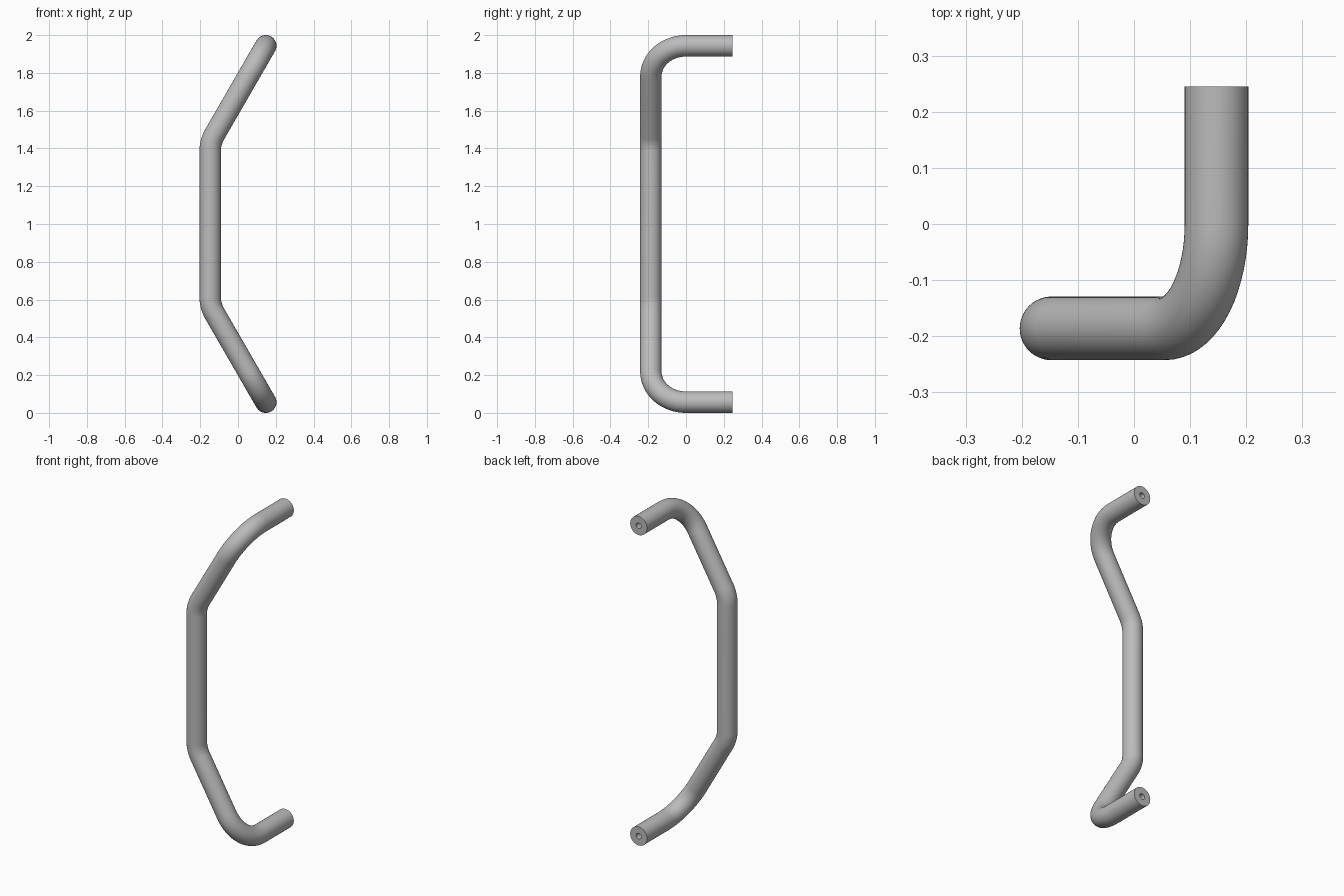
import bpy, bmesh, math
from mathutils import Vector

cube = bpy.data.objects.get("Cube")
if cube:
    bpy.data.objects.remove(cube, do_unlink=True)

RADIUS, HOLE, DEPTH = 0.0567, 0.017, 0.2
SIDES, STEPS = 48, 16

steel = bpy.data.materials.new("brushed_grey")
steel.use_nodes = True
grey = (0.5, 0.5, 0.5, 1)
steel.diffuse_color = grey
steel.node_tree.nodes["Principled BSDF"].inputs["Base Color"].default_value = grey

# Centreline corners, with the bend radius at each inner one
lean = 0.294 * math.tan(math.radians(60))
top, bottom = 2 - RADIUS, RADIUS
corners = [Vector(c) for c in (
    (0.147, 0.245, top), (0.147, -0.186, top), (-0.147, -0.186, top - lean),
    (-0.147, -0.186, bottom + lean), (0.147, -0.186, bottom), (0.147, 0.245, bottom))]
bends = [0.186, 0.17, 0.17, 0.186]


def fillet(before, corner, after, radius):
    """Points and tangents along the arc that rounds one corner."""
    d1, d2 = (corner - before).normalized(), (after - corner).normalized()
    angle = d1.angle(d2)
    start = corner - d1 * radius * math.tan(angle / 2)
    inward = (d2 - d1 * d1.dot(d2)).normalized()
    arc = []
    for i in range(STEPS + 1):
        a = angle * i / STEPS
        point = start + radius * (d1 * math.sin(a) + inward * (1 - math.cos(a)))
        arc.append((point, d1 * math.cos(a) + inward * math.sin(a)))
    return arc


# Stations: blind screw hole, end face, tube, end face, blind screw hole
back = Vector((0, -1, 0))
first, last = corners[0], corners[-1]
stations = [(first + back * DEPTH, back, HOLE), (first, back, HOLE), (first, back, RADIUS)]
for i, radius in enumerate(bends):
    stations += [(p, t, RADIUS) for p, t in fillet(*corners[i:i + 3], radius)]
stations += [(last, -back, RADIUS), (last, -back, HOLE), (last + back * DEPTH, -back, HOLE)]

# Sweep a circle through the stations, carrying its frame without twist
bm = bmesh.new()
rings = []
side, old = Vector((0, 0, 1)), back
for point, tangent, radius in stations:
    side = old.rotation_difference(tangent) @ side
    side = (side - tangent * side.dot(tangent)).normalized()
    other, old = tangent.cross(side), tangent
    angles = [math.tau * k / SIDES for k in range(SIDES)]
    rings.append([bm.verts.new(point + radius * (side * math.cos(a) + other * math.sin(a)))
                  for a in angles])
for r1, r2 in zip(rings, rings[1:]):
    for k in range(SIDES):
        n = (k + 1) % SIDES
        bm.faces.new((r1[k], r1[n], r2[n], r2[k]))
bm.faces.new(rings[0])
bm.faces.new(rings[-1])
bmesh.ops.recalc_face_normals(bm, faces=bm.faces[:])

mesh = bpy.data.meshes.new("pull_handle")
bm.to_mesh(mesh)
bm.free()
mesh.materials.append(steel)
handle = bpy.data.objects.new("pull_handle", mesh)
bpy.context.collection.objects.link(handle)
bpy.context.view_layer.objects.active = handle
handle.select_set(True)
bpy.ops.object.shade_smooth_by_angle(angle=math.radians(30))
